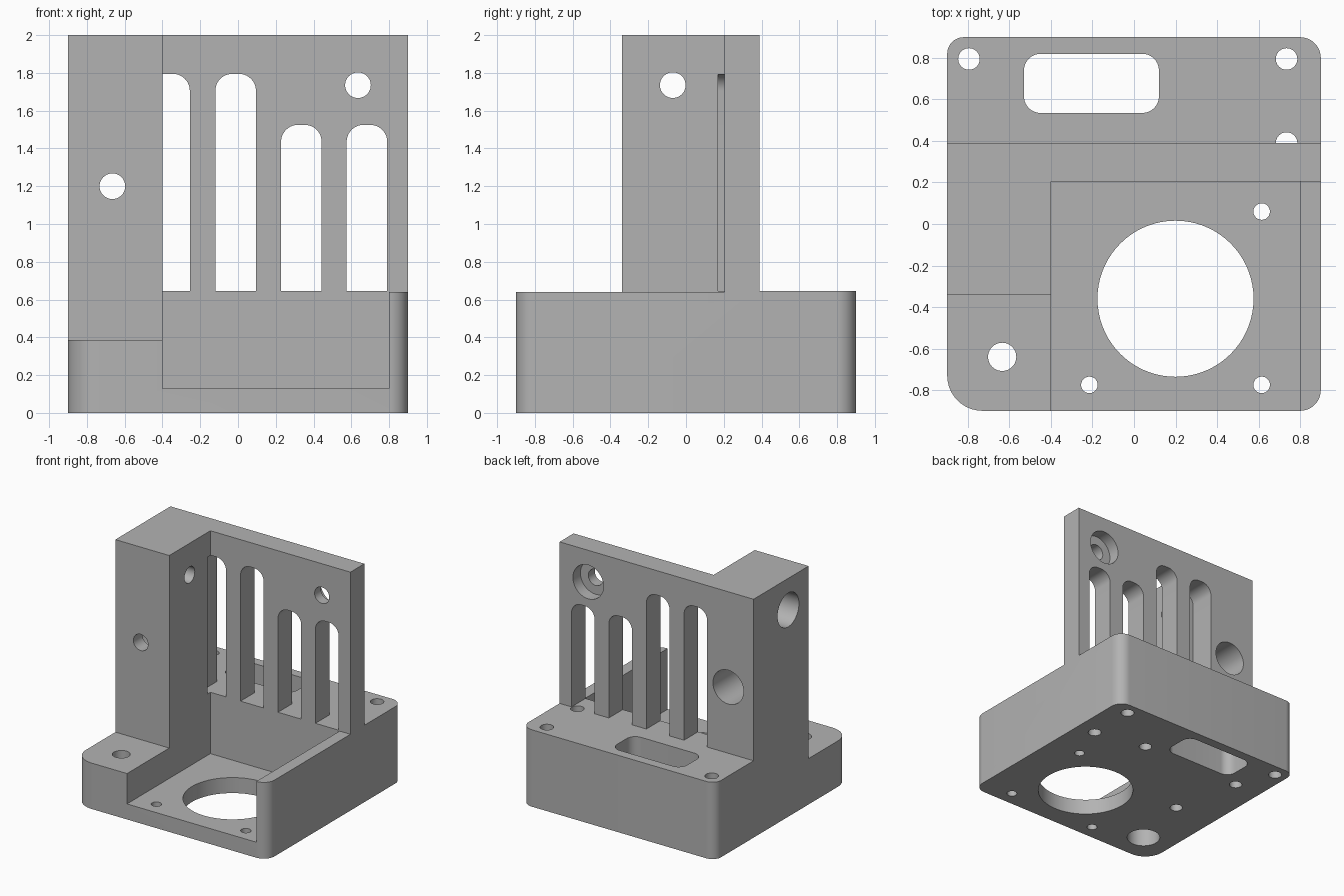
import bpy, bmesh, math
from mathutils import Vector

if "Cube" in bpy.data.objects:
    bpy.data.objects.remove(bpy.data.objects["Cube"], do_unlink=True)

grey = bpy.data.materials.new("plain grey")
grey.use_nodes = True
grey.diffuse_color = (0.45, 0.45, 0.45, 1)
grey.node_tree.nodes["Principled BSDF"].inputs["Base Color"].default_value = (0.45, 0.45, 0.45, 1)

# Ways to place a flat outline (u, v) at depth w along each axis
PLACE = {
    "x": lambda u, v, w: Vector((w, u, v)),
    "y": lambda u, v, w: Vector((u, w, v)),
    "z": lambda u, v, w: Vector((u, v, w)),
}


def prism(name, outline, start, end, axis="z"):
    """Extrude an outline along an axis."""
    bm = bmesh.new()
    place = PLACE[axis]
    face = bm.faces.new([bm.verts.new(place(u, v, start)) for u, v in outline])
    grown = bmesh.ops.extrude_face_region(bm, geom=[face])["geom"]
    shift = place(0, 0, end - start)
    bmesh.ops.translate(bm, vec=shift, verts=[g for g in grown if isinstance(g, bmesh.types.BMVert)])
    bmesh.ops.recalc_face_normals(bm, faces=bm.faces)
    mesh = bpy.data.meshes.new(name)
    bm.to_mesh(mesh)
    bm.free()
    mesh.materials.append(grey)
    obj = bpy.data.objects.new(name, mesh)
    bpy.context.collection.objects.link(obj)
    return obj


def rounded(u0, u1, v0, v1, radii=(0, 0, 0, 0), steps=10):
    """Rectangle outline; radii run anticlockwise from the low-u, low-v corner."""
    points = []
    corners = [(u0, v0, 1, 1), (u1, v0, -1, 1), (u1, v1, -1, -1), (u0, v1, 1, -1)]
    for i, ((u, v, su, sv), r) in enumerate(zip(corners, radii)):
        if r == 0:
            points.append((u, v))
            continue
        for k in range(steps + 1):
            a = math.pi + (i + k / steps) * math.pi / 2
            points.append((u + su * r + r * math.cos(a), v + sv * r + r * math.sin(a)))
    return points


def circle(u, v, r, sides=40):
    return [(u + r * math.cos(math.tau * k / sides), v + r * math.sin(math.tau * k / sides))
            for k in range(sides)]


# Solid block that everything is milled from
body = prism("mounting_bracket", rounded(-0.9, 0.9, -0.9, 0.9, (0.17, 0.1, 0.1, 0.08)), 0, 2)


def cut(outline, start, end, axis="z"):
    """Subtract an extruded outline from the body."""
    cutter = prism("cutter", outline, start, end, axis)
    cutter.hide_render = True
    mod = body.modifiers.new("cut", "BOOLEAN")
    mod.operation = "DIFFERENCE"
    mod.solver = "EXACT"
    mod.object = cutter
    bpy.context.view_layer.objects.active = body
    bpy.ops.object.modifier_apply(modifier=mod.name)
    bpy.data.objects.remove(cutter, do_unlink=True)


# Main steps: rear deck, front opening, low ledge, motor pocket
cut(rounded(-1, 1, 0.39, 1), 0.645, 2.1)
cut(rounded(-0.4, 1, -1, 0.205), 0.64, 2.1)
cut(rounded(-1, -0.3, -1, -0.34), 0.385, 2.1)
cut(rounded(-0.4, 0.8, -1, 0.205), 0.13, 0.8)

# Large floor opening and rounded rear window
cut(circle(0.2, -0.36, 0.376, 72), -0.1, 0.3)
cut(rounded(-0.53, 0.12, 0.535, 0.82, (0.08,) * 4), -0.1, 0.8)

# Four upright slots with rounded tops
for left, top in ((-0.47, 1.795), (-0.12, 1.795), (0.228, 1.525), (0.575, 1.525)):
    cut(rounded(left, left + 0.215, 0.645, top, (0, 0, 0.09, 0.09)), 0.17, 0.45, "y")

# Small floor screw holes
for x, y in ((0.615, 0.06), (-0.215, -0.775), (0.615, -0.775)):
    cut(circle(x, y, 0.04, 24), -0.1, 0.3)

# Deck screw holes running through the base
for x, y in ((-0.795, 0.795), (0.735, 0.795), (0.735, 0.39)):
    cut(circle(x, y, 0.052, 24), -0.1, 0.645)

# Blind holes in the underside
for x, y in ((0.28, 0.475), (-0.655, 0.475), (-0.53, -0.11)):
    cut(circle(x, y, 0.05, 24), -0.1, 0.45)

# Counterbored holes: ledge, wall, column back, column side
for u, v, axis, outer, seat, inner in (
    (-0.635, -0.64, "z", -0.1, 0.26, 0.5),
    (0.635, 1.735, "y", 0.5, 0.29, 0.1),
    (-0.665, 1.2, "y", 0.5, -0.22, -0.5),
    (-0.07, 1.735, "x", -1, -0.52, -0.3),
):
    wide = 0.13 if axis == "z" else 0.142
    cut(circle(u, v, wide), outer, seat, axis)
    cut(circle(u, v, 0.068), outer, inner, axis)

# Smooth bores and corners, keep machined edges sharp
bpy.ops.object.select_all(action="DESELECT")
body.select_set(True)
bpy.context.view_layer.objects.active = body
bpy.ops.object.shade_smooth_by_angle(angle=math.radians(30))
